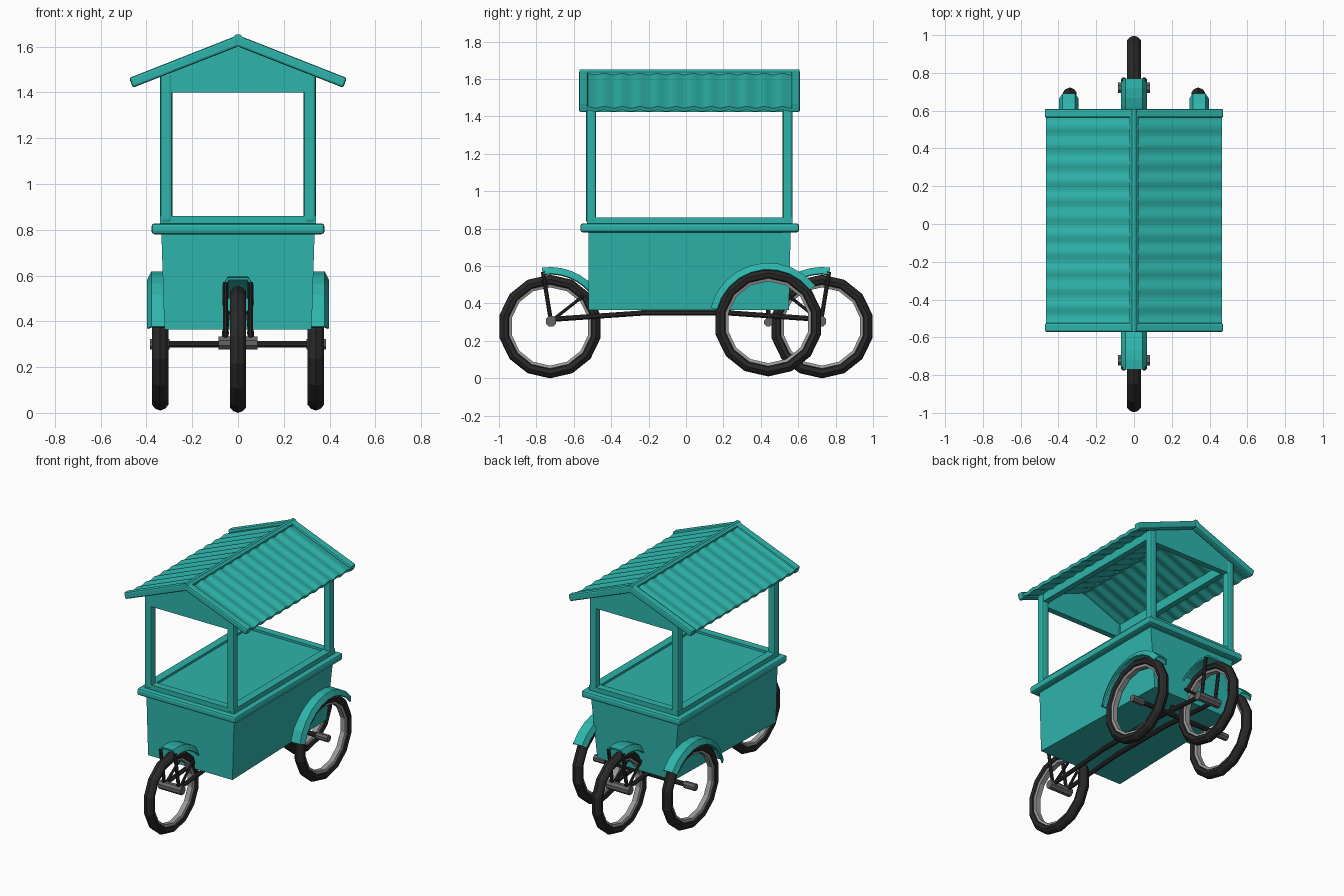
import bpy, bmesh, math
from mathutils import Vector

if "Cube" in bpy.data.objects:
    bpy.data.objects.remove(bpy.data.objects["Cube"])


def material(name, rgb):
    m = bpy.data.materials.new(name)
    m.diffuse_color = (*rgb, 1)
    m.use_nodes = True
    m.node_tree.nodes["Principled BSDF"].inputs["Base Color"].default_value = m.diffuse_color
    return m


TEAL = material("teal paint", (0.027, 0.46, 0.41))
TYRE = material("black rubber", (0.022, 0.022, 0.022))
RIM = material("light grey metal", (0.32, 0.32, 0.32))
DARK = material("dark frame metal", (0.025, 0.023, 0.025))
HUB = material("mid grey metal", (0.13, 0.13, 0.13))


def mesh_object(name, verts, faces, mat, smooth=False):
    me = bpy.data.meshes.new(name)
    me.from_pydata(verts, [], faces)
    bm = bmesh.new()
    bm.from_mesh(me)
    bmesh.ops.recalc_face_normals(bm, faces=bm.faces)
    for f in bm.faces:
        f.smooth = smooth
    bm.to_mesh(me)
    bm.free()
    me.materials.append(mat)
    ob = bpy.data.objects.new(name, me)
    bpy.context.collection.objects.link(ob)
    return ob


def bevel(ob, width, segments=2):
    b = ob.modifiers.new("bevel", 'BEVEL')
    b.width, b.segments = width, segments


def box(name, lo, hi, mat=TEAL, round_edge=0):
    v = [(x, y, z) for x in (lo[0], hi[0]) for y in (lo[1], hi[1]) for z in (lo[2], hi[2])]
    f = [(0, 1, 3, 2), (4, 6, 7, 5), (0, 4, 5, 1), (2, 3, 7, 6), (0, 2, 6, 4), (1, 5, 7, 3)]
    ob = mesh_object(name, v, f, mat)
    if round_edge:
        bevel(ob, round_edge)
    return ob


def rod(name, a, b, r, mat=DARK, sides=8):
    a, b = Vector(a), Vector(b)
    q = (b - a).to_track_quat('Z', 'Y')
    v = []
    for p in (a, b):
        for i in range(sides):
            t = 2 * math.pi * (i + 0.5) / sides
            v.append(p + q @ Vector((r * math.cos(t), r * math.sin(t), 0)))
    f = [(i, (i + 1) % sides, sides + (i + 1) % sides, sides + i) for i in range(sides)]
    f += [tuple(range(sides)), tuple(range(sides, 2 * sides))]
    return mesh_object(name, v, f, mat)


def ring(name, centre, profile, mat, sides=14):
    """Closed profile of (x, radius) turned about the x axis."""
    n, v, f = len(profile), [], []
    for i in range(sides):
        t = 2 * math.pi * (i + 0.5) / sides
        v += [(centre[0] + x, centre[1] + r * math.cos(t), centre[2] + r * math.sin(t)) for x, r in profile]
        j = (i + 1) % sides
        f += [(i * n + k, i * n + (k + 1) % n, j * n + (k + 1) % n, j * n + k) for k in range(n)]
    return mesh_object(name, v, f, mat)


def wheel(name, c, R):
    tyre = [(-0.036, 0.91 * R), (-0.022, 0.97 * R), (0, R), (0.022, 0.97 * R),
            (0.036, 0.91 * R), (0.03, 0.83 * R), (0.018, 0.80 * R), (-0.018, 0.80 * R), (-0.03, 0.83 * R)]
    ring(name + "_tyre", c, tyre, TYRE)
    ring(name + "_rim", c, [(-0.024, 0.83 * R), (0.024, 0.83 * R), (0.017, 0.755 * R), (-0.017, 0.755 * R)], RIM)


def fender(name, c, R, half, a0, a1, steps=8):
    """Channel-shaped arc over a wheel, angles measured from +y upward."""
    prof = [(-half, R - 0.035), (-0.65 * half, R), (0.65 * half, R), (half, R - 0.035),
            (0.85 * half, R - 0.04), (0.6 * half, R - 0.012), (-0.6 * half, R - 0.012), (-0.85 * half, R - 0.04)]
    n, v, f = len(prof), [], []
    for i in range(steps + 1):
        t = math.radians(a0 + (a1 - a0) * i / steps)
        v += [(c[0] + x, c[1] + r * math.cos(t), c[2] + r * math.sin(t)) for x, r in prof]
        if i < steps:
            f += [(i * n + k, i * n + (k + 1) % n, (i + 1) * n + (k + 1) % n, (i + 1) * n + k) for k in range(n)]
    f += [tuple(range(n)), tuple(range(steps * n, steps * n + n))]
    mesh_object(name, v, f, TEAL)


def prism_y(name, outline, y0, y1):
    n = len(outline)
    v = [(x, y, z) for y in (y0, y1) for x, z in outline]
    f = [(i, (i + 1) % n, n + (i + 1) % n, n + i) for i in range(n)]
    f += [tuple(range(n)), tuple(range(n, 2 * n))]
    return mesh_object(name, v, f, TEAL)


# Cart body, narrowing a little toward the bottom
body = box("cart_body", (-0.335, -0.52, 0.365), (0.335, 0.56, 0.80))
for v in body.data.vertices:
    if v.co.z < 0.5:
        v.co.x *= 0.96 if v.co.y < 0 else 0.87
        v.co.y -= 0.01 if v.co.y > 0 else 0

# Counter moulding and raised rim around the serving surface
box("counter_moulding", (-0.378, -0.565, 0.78), (0.378, 0.605, 0.828), TEAL, 0.014)
for s, side in ((-1, "left"), (1, "right")):
    xs = sorted((s * 0.285, s * 0.34))
    box(side + "_counter_rim", (xs[0], -0.53, 0.81), (xs[1], 0.57, 0.86))
box("front_counter_rim", (-0.34, -0.53, 0.81), (0.34, -0.48, 0.86))
box("back_counter_rim", (-0.34, 0.52, 0.81), (0.34, 0.57, 0.86))
box("serving_surface", (-0.29, -0.49, 0.81), (0.29, 0.53, 0.845))

# Posts and side beams
for s, side in ((-1, "left"), (1, "right")):
    for y, end in ((-0.507, "front"), (0.543, "back")):
        box(f"{end}_{side}_post", (s * 0.314 - 0.027, y - 0.027, 0.83),
            (s * 0.314 + 0.027, y + 0.027, 1.49), TEAL, 0.014)
    box(side + "_roof_beam", (s * 0.314 - 0.02, -0.50, 1.425), (s * 0.314 + 0.02, 0.54, 1.49))

# Gable panels
gable = [(-0.335, 1.40), (0.335, 1.40), (0.335, 1.475), (0, 1.615), (-0.335, 1.475)]
prism_y("front_gable", gable, -0.53, -0.49)
prism_y("back_gable", gable, 0.525, 0.565)

# Roof slopes with a gentle corrugation running down to the eaves
SLOPE = (1.635 - 1.45) / 0.46
for s, side in ((-1, "left"), (1, "right")):
    n, v, f = 96, [], []
    for i in range(n + 1):
        y = -0.555 + 1.14 * i / n
        w = 0.004 * math.sin(2 * math.pi * i / 8)
        for x, dz in ((0, 0), (0.465, 0), (0.458, -0.022), (0, -0.022)):
            v.append((s * x, y, 1.636 - SLOPE * x + dz + w))
        if i < n:
            f += [(4 * i + k, 4 * i + (k + 1) % 4, 4 * i + 4 + (k + 1) % 4, 4 * i + 4 + k) for k in range(4)]
    f += [(0, 1, 2, 3), (4 * n, 4 * n + 1, 4 * n + 2, 4 * n + 3)]
    mesh_object(side + "_roof_slope", v, f, TEAL)
    # Barge boards on the slope ends
    for y0, y1, end in ((-0.572, -0.525, "front"), (0.563, 0.61, "back")):
        o = [(0, 1.65), (s * 0.475, 1.463), (s * 0.46, 1.42), (0, 1.60)]
        bevel(prism_y(f"{end}_{side}_barge_board", o, y0, y1), 0.01)
rod("ridge_cap", (0, -0.57, 1.628), (0, 0.608, 1.628), 0.026, TEAL)

# Wheels
CZ, CR, CY = 0.277, 0.277, 0.727
wheel("front_wheel", (0, -CY, CZ), CR)
wheel("rear_wheel", (0, CY, CZ), CR)
for s, side in ((-1, "left"), (1, "right")):
    wheel(side + "_wheel", (s * 0.34, 0.44, 0.3), 0.29)
    fender(side + "_fender", (s * 0.345, 0.44, 0.3), 0.318, 0.052, 38, 166, 9)
    rod(side + "_axle_hub", (s * 0.30, 0.44, 0.3), (s * 0.385, 0.44, 0.3), 0.024, HUB)
rod("side_wheel_axle", (-0.37, 0.44, 0.3), (0.37, 0.44, 0.3), 0.016)

# Front and rear fenders
fender("front_fender", (0, -CY, CZ), 0.318, 0.068, 22, 98)
fender("rear_fender", (0, CY, CZ), 0.318, 0.068, 82, 158)

# Hubs, forks and the long frame rails under the body
for e, end in ((-1, "front"), (1, "rear")):
    y = e * 0.722
    rod(end + "_hub", (-0.085, y, 0.305), (0.085, y, 0.305), 0.03, HUB)
    for s, side in ((-1, "left"), (1, "right")):
        x = s * 0.055
        rod(f"{end}_{side}_fork", (x, y, 0.305), (x, e * 0.765, 0.57), 0.012)
        rod(f"{end}_{side}_stay", (x, y, 0.315), (x, e * 0.22, 0.35), 0.015)
        rod(f"{end}_{side}_brace", (x, y, 0.305), (x * 0.8, e * 0.55, 0.44), 0.009)
for s, side in ((-1, "left"), (1, "right")):
    rod(side + "_frame_rail", (s * 0.055, -0.24, 0.35), (s * 0.055, 0.24, 0.35), 0.016)
    rod(side + "_axle_bracket", (s * 0.055, 0.44, 0.3), (s * 0.055, 0.44, 0.37), 0.014)
